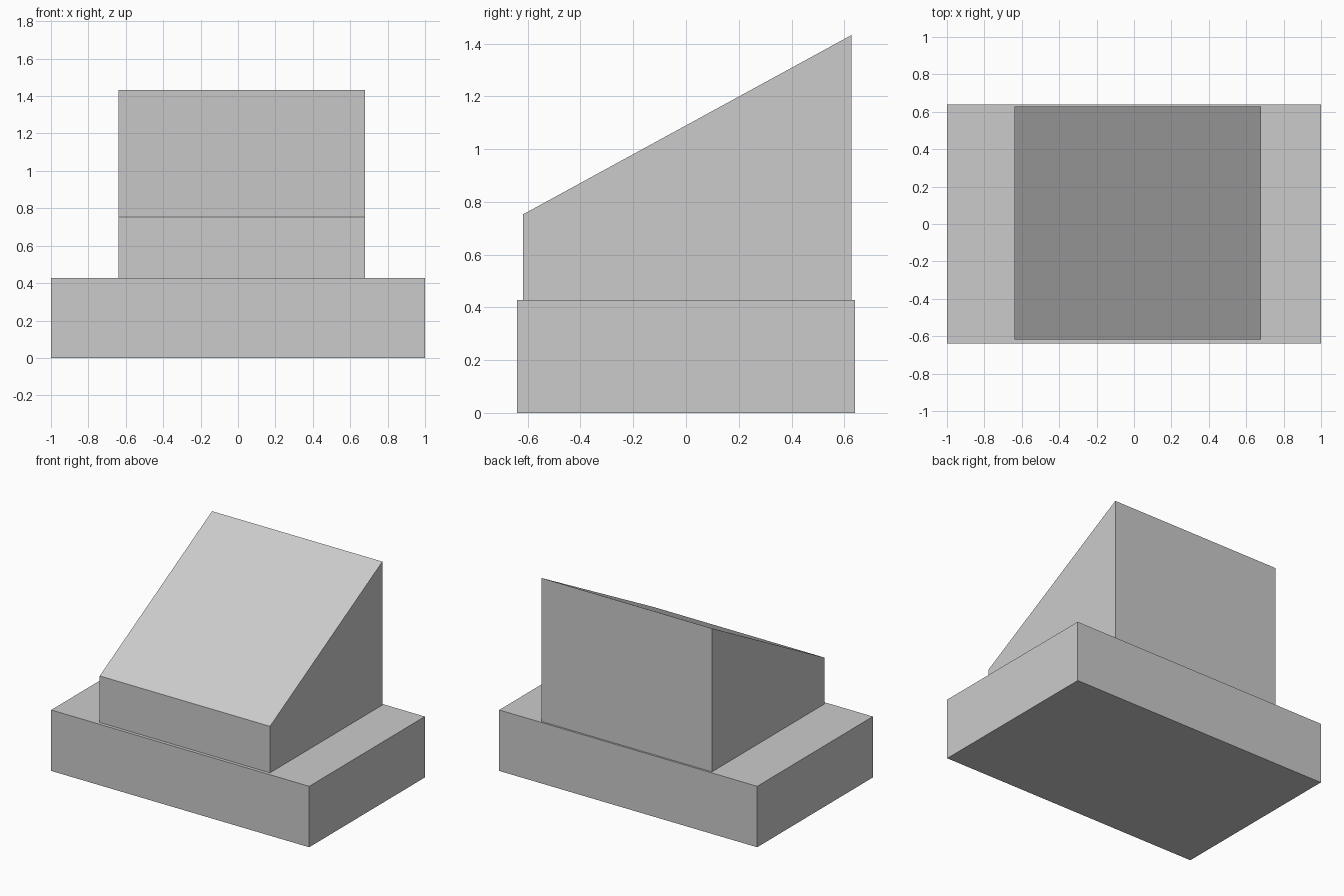
import bpy
import bmesh

cube = bpy.data.objects.get("Cube")
if cube:
    bpy.data.objects.remove(cube, do_unlink=True)

grey = bpy.data.materials.new("plain grey")
grey.use_nodes = True
colour = (0.6, 0.6, 0.6, 1.0)
grey.diffuse_color = colour
grey.node_tree.nodes["Principled BSDF"].inputs["Base Color"].default_value = colour


def extruded_profile(name, profile, x_min, x_max):
    """Extrude a (y, z) outline along x into a solid."""
    bm = bmesh.new()
    face = bm.faces.new([bm.verts.new((x_min, y, z)) for y, z in profile])
    result = bmesh.ops.extrude_face_region(bm, geom=[face])
    moved = [v for v in result["geom"] if isinstance(v, bmesh.types.BMVert)]
    bmesh.ops.translate(bm, verts=moved, vec=(x_max - x_min, 0, 0))
    bmesh.ops.recalc_face_normals(bm, faces=bm.faces)
    mesh = bpy.data.meshes.new(name)
    bm.to_mesh(mesh)
    bm.free()
    mesh.materials.append(grey)
    obj = bpy.data.objects.new(name, mesh)
    bpy.context.collection.objects.link(obj)
    return obj


base_top = 0.427
half_depth = 0.64
front, back = -0.617, 0.627

# Flat rectangular base
extruded_profile("base_slab",
                 [(-half_depth, 0), (half_depth, 0),
                  (half_depth, base_top), (-half_depth, base_top)], -1, 1)

# Upper block, its top sloping down to the front
extruded_profile("sloped_block",
                 [(front, base_top), (back, base_top),
                  (back, 1.432), (front, 0.753)], -0.64, 0.68)
